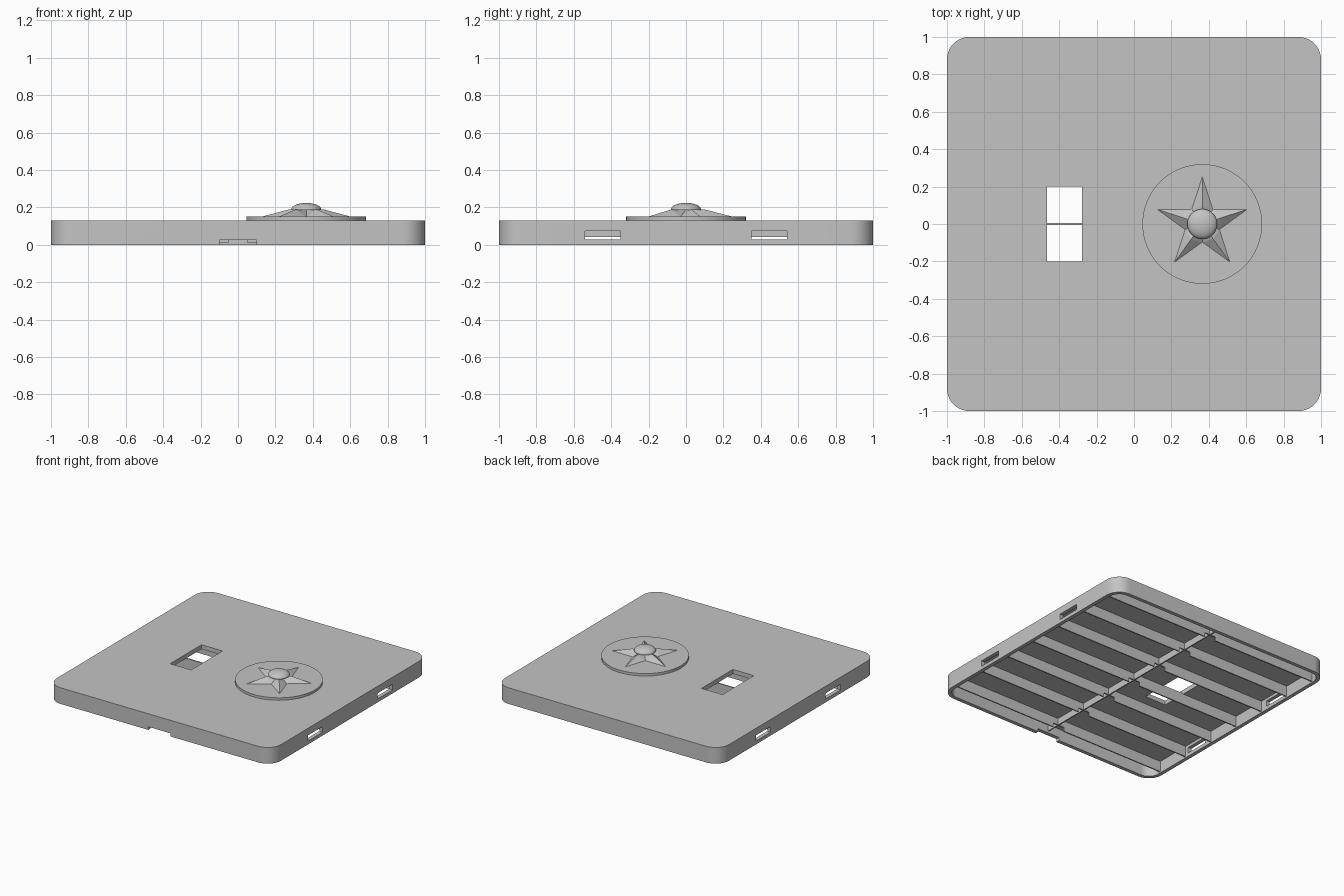
import bpy, bmesh, math
from math import sin, cos, pi
from mathutils import Matrix

if "Cube" in bpy.data.objects:
    bpy.data.objects.remove(bpy.data.objects["Cube"], do_unlink=True)

grey = bpy.data.materials.new("plain grey")
grey.use_nodes = True
tone = (0.55, 0.55, 0.55, 1)
grey.diffuse_color = tone
grey.node_tree.nodes["Principled BSDF"].inputs["Base Color"].default_value = tone

TOP, CEILING, WALL = 0.13, 0.095, 0.03
STAR_X = 0.365


def finish(name, bm, smooth=False):
    bmesh.ops.recalc_face_normals(bm, faces=bm.faces[:])
    mesh = bpy.data.meshes.new(name)
    bm.to_mesh(mesh)
    bm.free()
    mesh.materials.append(grey)
    obj = bpy.data.objects.new(name, mesh)
    bpy.context.collection.objects.link(obj)
    if smooth:
        smooth_edges(obj)
    return obj


def select_only(obj):
    bpy.ops.object.select_all(action='DESELECT')
    obj.select_set(True)
    bpy.context.view_layer.objects.active = obj


def smooth_edges(obj):
    select_only(obj)
    bpy.ops.object.shade_smooth_by_angle(angle=math.radians(30))


def box(name, x0, x1, y0, y1, z0, z1):
    bm = bmesh.new()
    bmesh.ops.create_cube(bm, size=1)
    bmesh.ops.scale(bm, verts=bm.verts, vec=(x1 - x0, y1 - y0, z1 - z0))
    bmesh.ops.translate(bm, verts=bm.verts, vec=((x0 + x1) / 2, (y0 + y1) / 2, (z0 + z1) / 2))
    return finish(name, bm)


def rounded_slab(name, half, radius, z0, z1, steps=10):
    bm = bmesh.new()
    ring = []
    for corner in range(4):
        mid = pi / 4 + corner * pi / 2
        cx = math.copysign(half - radius, cos(mid))
        cy = math.copysign(half - radius, sin(mid))
        for i in range(steps + 1):
            a = corner * pi / 2 + i * pi / 2 / steps
            ring.append(bm.verts.new((cx + radius * cos(a), cy + radius * sin(a), z0)))
    base = bm.faces.new(ring)
    top = bmesh.ops.extrude_face_region(bm, geom=[base])["geom"]
    lifted = [v for v in top if isinstance(v, bmesh.types.BMVert)]
    bmesh.ops.translate(bm, verts=lifted, vec=(0, 0, z1 - z0))
    return finish(name, bm)


def cut(target, cutter):
    cutter.hide_render = True
    mod = target.modifiers.new("cut", 'BOOLEAN')
    mod.operation = 'DIFFERENCE'
    mod.solver = 'EXACT'
    mod.object = cutter
    select_only(target)
    bpy.ops.object.modifier_apply(modifier=mod.name)
    bpy.data.objects.remove(cutter, do_unlink=True)


# Hollow lid with window, side slots and front notch
lid = rounded_slab("lid", 1, 0.12, 0, TOP)
cut(lid, rounded_slab("cavity_cutter", 1 - WALL, 0.12 - WALL, -0.1, CEILING))
cut(lid, box("window_cutter", -0.465, -0.278, -0.2, 0.2, 0.05, 0.2))
cut(lid, box("notch_cutter", -0.1, 0.1, -1.1, -0.9, -0.1, 0.025))
for side in (-1, 1):
    for y in (-0.445, 0.445):
        x = side * 0.99
        cut(lid, box("slot_cutter", x - 0.06, x + 0.06, y - 0.095, y + 0.095, 0.028, 0.073))
smooth_edges(lid)

# Underside stiffeners: a shallow spine and deep cross ribs split at the middle
box("spine", -0.005, 0.005, -0.975, 0.975, 0.042, CEILING + 0.005)
for i in range(-3, 4):
    y = i * 0.287
    box("left_rib", 0.05, 0.975, y - 0.005, y + 0.005, 0.01, CEILING + 0.005)
    box("right_rib", -0.975, -0.05, y - 0.005, y + 0.005, 0.01, CEILING + 0.005)
    box("rib_bridge", -0.05, 0.05, y - 0.005, y + 0.005, 0.042, CEILING + 0.005)

# Round base under the star
bm = bmesh.new()
bmesh.ops.create_cone(bm, cap_ends=True, segments=64, radius1=0.32, radius2=0.32, depth=0.025,
                      matrix=Matrix.Translation((STAR_X, 0, TOP + 0.0075)))
finish("star_base", bm, smooth=True)

# Faceted star with ridged arms
bm = bmesh.new()


def polar(r, a, z):
    return bm.verts.new((STAR_X + r * cos(a), r * sin(a), z))


angles = [pi / 2 + i * 2 * pi / 5 for i in range(5)]
tips = [polar(0.255, a, 0.149) for a in angles]
ridges = [polar(0.1, a, 0.188) for a in angles]
valleys = [polar(0.098, a + pi / 5, 0.149) for a in angles]
centre = polar(0, 0, 0.19)
for i in range(5):
    for valley in (valleys[i], valleys[i - 1]):
        bm.faces.new((tips[i], valley, ridges[i]))
        bm.faces.new((ridges[i], valley, centre))
bm.faces.new([v for pair in zip(tips, valleys) for v in pair])
finish("star", bm)

# Domed button at the star centre
bm = bmesh.new()
bmesh.ops.create_uvsphere(bm, u_segments=40, v_segments=20, radius=1)
bmesh.ops.bisect_plane(bm, geom=bm.verts[:] + bm.edges[:] + bm.faces[:],
                       plane_co=(0, 0, -0.05), plane_no=(0, 0, -1), clear_outer=True)
bmesh.ops.holes_fill(bm, edges=[e for e in bm.edges if e.is_boundary])
bmesh.ops.scale(bm, verts=bm.verts, vec=(0.08, 0.08, 0.036))
bmesh.ops.translate(bm, verts=bm.verts, vec=(STAR_X, 0, 0.188))
finish("star_button", bm, smooth=True)
